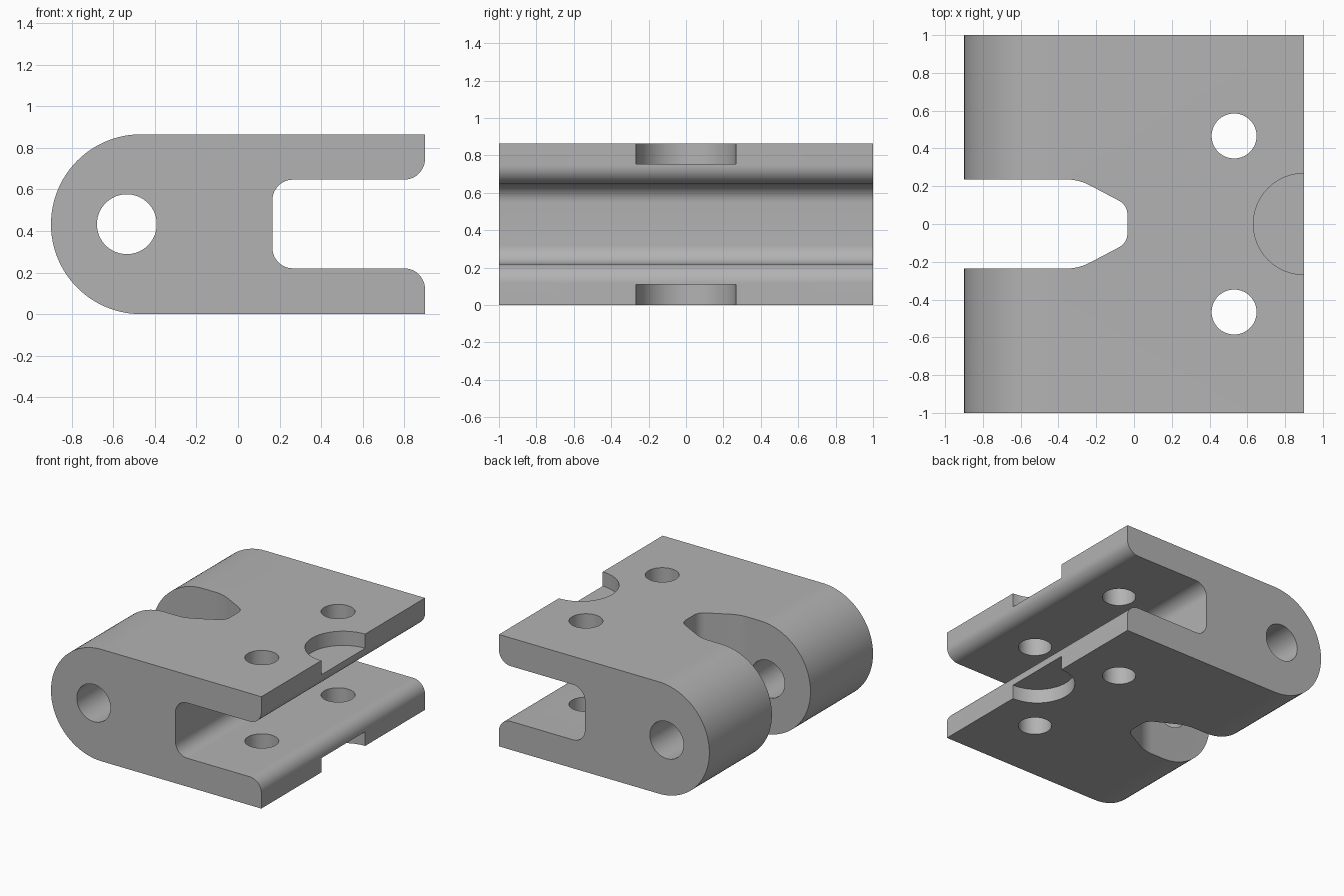
import bpy
import bmesh
import math
from mathutils import Vector

default = bpy.data.objects.get("Cube")
if default:
    bpy.data.objects.remove(default, do_unlink=True)

H = 0.865          # overall height
MID = H / 2
END = 0.9          # half length along x


def rounded(corners, steps=12):
    """Outline from (x, y, radius) corners, each rounded by its radius."""
    pts = []
    for i, (x, y, r) in enumerate(corners):
        p = Vector((x, y))
        if r == 0:
            pts.append(p)
            continue
        a = (Vector(corners[i - 1][:2]) - p).normalized()
        b = (Vector(corners[(i + 1) % len(corners)][:2]) - p).normalized()
        half = a.angle(b) / 2
        centre = p + (a + b).normalized() * r / math.sin(half)
        start = p + a * r / math.tan(half) - centre
        end = p + b * r / math.tan(half) - centre
        sweep = start.angle_signed(end)
        for k in range(steps + 1):
            t = -sweep * k / steps
            c, s = math.cos(t), math.sin(t)
            pts.append(centre + Vector((start.x * c - start.y * s,
                                        start.x * s + start.y * c)))
    return pts


def circle(x, y, r, n=64):
    return [Vector((x + r * math.cos(math.tau * k / n),
                    y + r * math.sin(math.tau * k / n))) for k in range(n)]


def prism(name, outline, low, high, axis):
    """Extrude an outline along z (drawn in x, y) or along y (drawn in x, z)."""
    bm = bmesh.new()
    def place(p, d):
        return (p.x, p.y, d) if axis == "z" else (p.x, d, p.y)
    face = bm.faces.new([bm.verts.new(place(p, low)) for p in outline])
    depth = Vector((0, 0, high - low) if axis == "z" else (0, high - low, 0))
    new = bmesh.ops.extrude_face_region(bm, geom=[face], use_keep_orig=True)
    bmesh.ops.translate(bm, vec=depth,
                        verts=[g for g in new["geom"] if isinstance(g, bmesh.types.BMVert)])
    bmesh.ops.recalc_face_normals(bm, faces=bm.faces)
    mesh = bpy.data.meshes.new(name)
    bm.to_mesh(mesh)
    bm.free()
    obj = bpy.data.objects.new(name, mesh)
    bpy.context.collection.objects.link(obj)
    return obj


# Clevis body: round nose on the left, two jaws with rounded inner lips
low_z, high_z = 0.22, H - 0.218
nose = [Vector((-END + MID - MID * math.sin(math.pi * k / 48),
                MID - MID * math.cos(math.pi * k / 48))) for k in range(49)]
jaws = rounded([(END, H, 0), (END, high_z, 0.1), (0.165, high_z, 0.1),
                (0.165, low_z, 0.1), (END, low_z, 0.1), (END, 0, 0)])
body = prism("clevis_body", nose + jaws, -1, 1, "y")

# Cutters: pin hole, tapered nose slot, bolt holes and end recesses
slot = [(-0.293, 0.236, 0.27), (-0.035, 0.1, 0.083)]
slot_outline = rounded([(-1.2, 0.236, 0)] + slot
                       + [(x, -y, r) for x, y, r in reversed(slot)]
                       + [(-1.2, -0.236, 0)])
cutters = [
    prism("pin_hole_cutter", circle(-0.535, MID, 0.144), -1.2, 1.2, "y"),
    prism("nose_slot_cutter", slot_outline, -0.2, H + 0.2, "z"),
    prism("top_recess_cutter", circle(END, 0, 0.268), H - 0.11, H + 0.2, "z"),
    prism("bottom_recess_cutter", circle(END, 0, 0.268), -0.2, 0.11, "z"),
]
for side, y in (("left", 0.466), ("right", -0.466)):
    cutters.append(prism(side + "_bolt_hole_cutter", circle(0.53, y, 0.119),
                         -0.2, H + 0.2, "z"))

bpy.ops.object.select_all(action="DESELECT")
body.select_set(True)
bpy.context.view_layer.objects.active = body
for cutter in cutters:
    cutter.hide_render = True
    mod = body.modifiers.new(cutter.name, "BOOLEAN")
    mod.operation = "DIFFERENCE"
    mod.solver = "EXACT"
    mod.object = cutter
    bpy.ops.object.modifier_apply(modifier=mod.name)
    bpy.data.objects.remove(cutter, do_unlink=True)

# Single grey finish
grey = bpy.data.materials.new("plain_grey")
grey.use_nodes = True
colour = (0.45, 0.45, 0.45, 1)
grey.diffuse_color = colour
grey.node_tree.nodes["Principled BSDF"].inputs["Base Color"].default_value = colour
body.data.materials.clear()
body.data.materials.append(grey)
bpy.ops.object.shade_smooth_by_angle(angle=math.radians(30))
